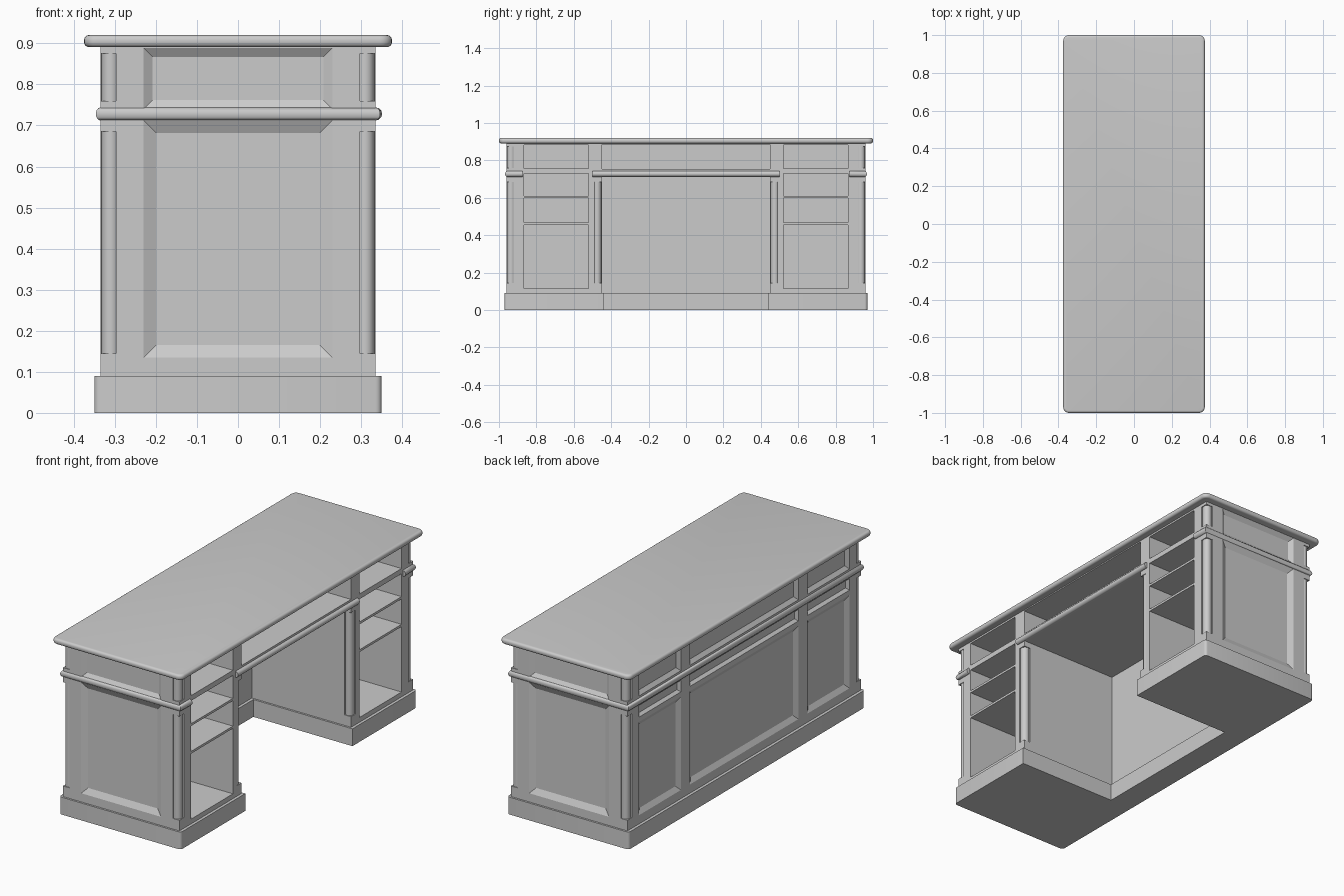
import bpy, bmesh, math

if "Cube" in bpy.data.objects:
    bpy.data.objects.remove(bpy.data.objects["Cube"])

HX, HY = 0.335, 0.96          # half size of the carcass
KNEE_Y, KNEE_X = 0.45, -0.235  # kneehole half width and back wall


def add_prism(bm, pts, z0, z1):
    lo = [bm.verts.new((x, y, z0)) for x, y in pts]
    hi = [bm.verts.new((x, y, z1)) for x, y in pts]
    n = len(pts)
    bm.faces.new(lo[::-1])
    bm.faces.new(hi)
    for i in range(n):
        j = (i + 1) % n
        bm.faces.new((lo[i], lo[j], hi[j], hi[i]))


def add_box(bm, x0, x1, y0, y1, z0, z1):
    add_prism(bm, [(x0, y0), (x1, y0), (x1, y1), (x0, y1)], z0, z1)


def add_panel(bm, axis, sign, a0, a1, z0, z1, inset=0.025, depth=0.015):
    """Tapered cutter for a recessed panel on the end (y) or back (x) face."""
    plane = HX if axis == 'x' else HY
    rings = []
    for off, ins in ((0.003, -0.003 * inset / depth), (-depth, inset)):
        p = sign * (plane + off)
        ring = []
        for a, z in ((a0 + ins, z0 + ins), (a1 - ins, z0 + ins),
                     (a1 - ins, z1 - ins), (a0 + ins, z1 - ins)):
            ring.append(bm.verts.new((p, a, z) if axis == 'x' else (a, p, z)))
        rings.append(ring)
    o, i = rings
    bm.faces.new(o)
    bm.faces.new(i[::-1])
    for k in range(4):
        m = (k + 1) % 4
        bm.faces.new((o[k], i[k], i[m], o[m]))


def finish(bm, name, smooth=True):
    bmesh.ops.recalc_face_normals(bm, faces=bm.faces[:])
    me = bpy.data.meshes.new(name)
    bm.to_mesh(me)
    bm.free()
    ob = bpy.data.objects.new(name, me)
    bpy.context.collection.objects.link(ob)
    activate(ob)
    if smooth:
        bpy.ops.object.shade_smooth_by_angle(angle=math.radians(35))
    return ob


def activate(ob):
    bpy.ops.object.select_all(action='DESELECT')
    ob.select_set(True)
    bpy.context.view_layer.objects.active = ob


def vertical(e):
    d = e.verts[0].co - e.verts[1].co
    return abs(d.x) + abs(d.y) < 1e-5


# table top with rounded corners and rounded rim
bm = bmesh.new()
add_box(bm, -0.375, 0.375, -1, 1, 0.891, 0.92)
bmesh.ops.bevel(bm, geom=[e for e in bm.edges if vertical(e)], offset=0.03,
                segments=5, profile=0.5, affect='EDGES')
rim = [e for e in bm.edges if abs(e.verts[0].co.z - e.verts[1].co.z) < 1e-5]
bmesh.ops.bevel(bm, geom=rim, offset=0.012, segments=4, profile=0.5, affect='EDGES')
finish(bm, "table_top")

# plinth, U shaped around the kneehole
bm = bmesh.new()
add_prism(bm, [(0.35, -0.97), (0.35, -0.44), (-0.22, -0.44), (-0.22, 0.44),
               (0.35, 0.44), (0.35, 0.97), (-0.35, 0.97), (-0.35, -0.97)], 0, 0.09)
outer = [e for e in bm.edges if vertical(e) and abs(e.verts[0].co.y) > 0.9]
bmesh.ops.bevel(bm, geom=outer, offset=0.015, segments=4, profile=0.5, affect='EDGES')
finish(bm, "plinth")

# carcass block, openings are cut out below
bm = bmesh.new()
add_box(bm, -HX, HX, -HY, HY, 0.085, 0.896)
carcass = finish(bm, "carcass", False)

# cutters: kneehole, drawer openings, corner notches, recessed panels
NOTCH = 0.038
COLUMNS = ((0.145, 0.685), (0.76, 0.875))
bm = bmesh.new()
add_box(bm, KNEE_X, 0.5, -KNEE_Y, KNEE_Y, 0.0, 0.715)
add_box(bm, -0.30, 0.5, -KNEE_Y, KNEE_Y, 0.755, 0.885)
for s in (-1, 1):
    ya, yb = sorted((s * 0.52, s * 0.865))
    for z0, z1 in ((0.115, 0.455), (0.467, 0.599), (0.611, 0.73), (0.757, 0.882)):
        add_box(bm, -0.30, 0.5, ya, yb, z0, z1)
    # narrow back panels
    for z0, z1, ins in ((0.135, 0.62, 0.025), (0.645, 0.705, 0.012), (0.755, 0.885, 0.02)):
        add_panel(bm, 'x', -1, ya, yb, z0, z1, ins)
    # end panels
    add_panel(bm, 'y', s, -0.23, 0.23, 0.135, 0.712, 0.03)
    add_panel(bm, 'y', s, -0.23, 0.23, 0.74, 0.889, 0.022)
    # notches in the four outer corners
    for t in (-1, 1):
        xa, xb = sorted((t * (HX - NOTCH), t * 0.36))
        na, nb = sorted((s * (HY - NOTCH), s * 0.99))
        for z0, z1 in COLUMNS:
            add_box(bm, xa, xb, na, nb, z0, z1)
# wide back panels
for z0, z1, ins in ((0.135, 0.62, 0.025), (0.645, 0.705, 0.012), (0.755, 0.885, 0.02)):
    add_panel(bm, 'x', -1, -0.445, 0.445, z0, z1, ins)
cut_a = finish(bm, "opening_cutter", False)

# notches at the kneehole edges overlap the kneehole, so they are a second cutter
bm = bmesh.new()
for s in (-1, 1):
    na, nb = sorted((s * 0.43, s * (KNEE_Y + NOTCH)))
    add_box(bm, HX - NOTCH, 0.36, na, nb, *COLUMNS[0])
cut_b = finish(bm, "knee_notch_cutter", False)

for cutter in (cut_a, cut_b):
    cutter.hide_render = True
    mod = carcass.modifiers.new("cut", 'BOOLEAN')
    mod.operation = 'DIFFERENCE'
    mod.solver = 'EXACT'
    mod.object = cutter
    activate(carcass)
    bpy.ops.object.modifier_apply(modifier=mod.name)
    bpy.data.objects.remove(cutter, do_unlink=True)

# rounded columns sitting in the notches
R = 0.022


def column(name, x, y, z0, z1):
    bm = bmesh.new()
    add_prism(bm, [(x + R * math.cos(a * math.pi / 12), y + R * math.sin(a * math.pi / 12))
                   for a in range(24)], z0 - 0.002, z1 + 0.002)
    finish(bm, name)


for s in (-1, 1):
    for t in (-1, 1):
        for z0, z1 in COLUMNS:
            column("corner_column", t * (HX - R - 0.003), s * (HY - R - 0.003), z0, z1)
    column("kneehole_column", HX - R - 0.003, s * (KNEE_Y + R + 0.003), *COLUMNS[0])


# half round moulding band
def moulding(name, pts):
    cu = bpy.data.curves.new(name, 'CURVE')
    cu.dimensions = '3D'
    sp = cu.splines.new('POLY')
    sp.points.add(len(pts) - 1)
    for p, (x, y) in zip(sp.points, pts):
        p.co = (x, y, 0.728, 1)
    cu.bevel_depth = 0.016
    cu.bevel_resolution = 4
    cu.use_fill_caps = True
    ob = bpy.data.objects.new(name, cu)
    bpy.context.collection.objects.link(ob)
    activate(ob)
    bpy.ops.object.convert(target='MESH')
    bpy.ops.object.shade_smooth_by_angle(angle=math.radians(40))


moulding("band_moulding", [(HX, 0.875), (HX, 0.956), (-HX, 0.956),
                           (-HX, -0.956), (HX, -0.956), (HX, -0.875)])
moulding("apron_moulding", [(HX, -0.5), (HX, 0.5)])
